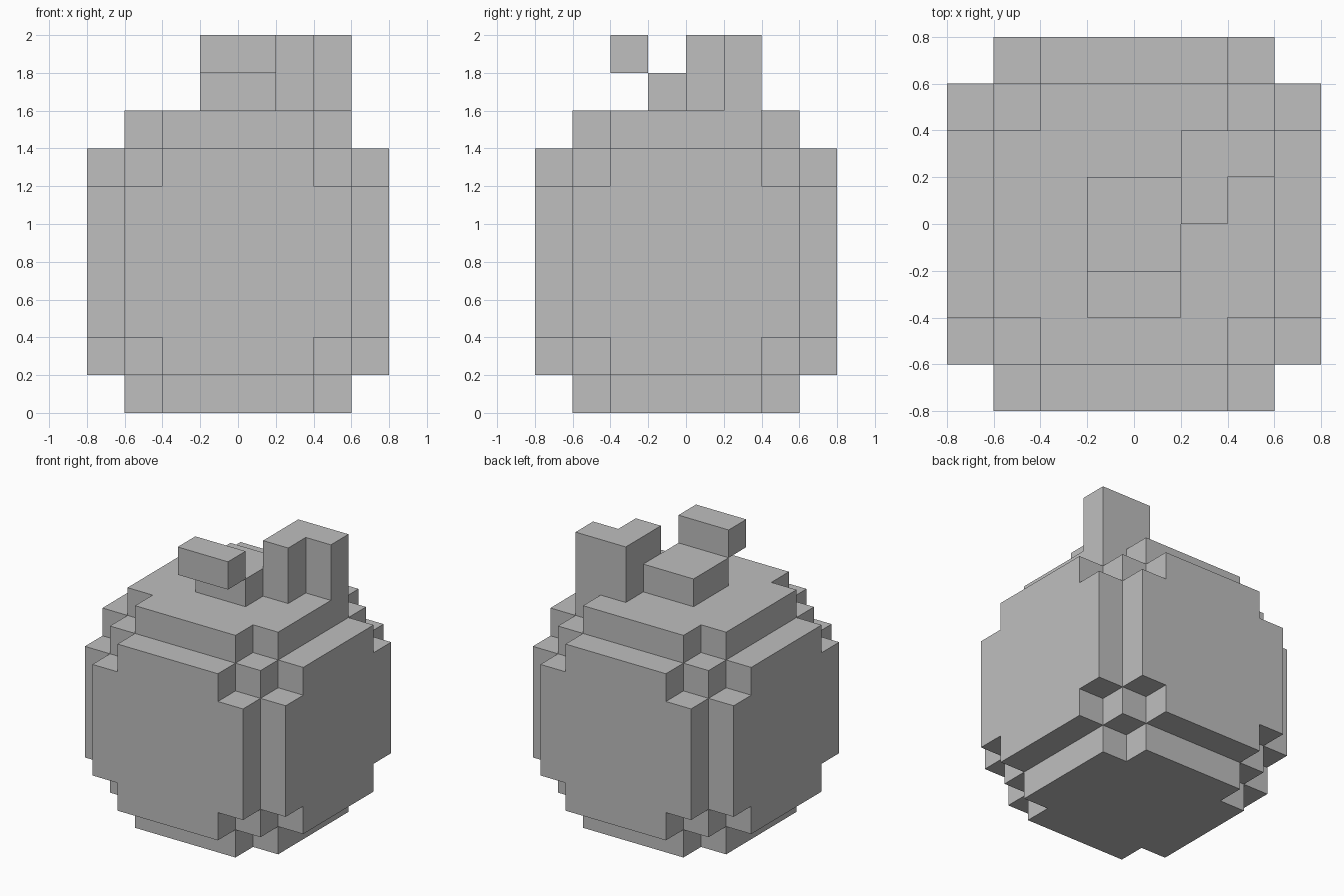
import bpy
import bmesh
import math
from itertools import product
from mathutils import Vector

CELL = 0.2

if "Cube" in bpy.data.objects:
    bpy.data.objects.remove(bpy.data.objects["Cube"], do_unlink=True)

grey = bpy.data.materials.new("plain_grey")
grey.use_nodes = True
colour = (0.52, 0.52, 0.52, 1.0)
grey.diffuse_color = colour
grey.node_tree.nodes["Principled BSDF"].inputs["Base Color"].default_value = colour


def block_part(name, cells):
    """Skin a set of grid cells with outward faces, then merge flat areas."""
    cells = set(cells)
    bm = bmesh.new()
    for cell in cells:
        centre = Vector(cell) + Vector((0.5, 0.5, 0.5))
        for axis, sign in product(range(3), (-1, 1)):
            n = Vector((0, 0, 0))
            n[axis] = sign
            if tuple(int(c) for c in Vector(cell) + n) in cells:
                continue
            u = Vector((0, 0, 0))
            u[(axis + 1) % 3] = 0.5
            v = n.cross(u)
            mid = centre + n * 0.5
            corners = (mid - u - v, mid + u - v, mid + u + v, mid - u + v)
            bm.faces.new([bm.verts.new(c * CELL) for c in corners])
    bmesh.ops.remove_doubles(bm, verts=bm.verts[:], dist=0.001)
    bmesh.ops.dissolve_limit(bm, angle_limit=math.radians(1),
                             verts=bm.verts[:], edges=bm.edges[:])
    mesh = bpy.data.meshes.new(name)
    bm.to_mesh(mesh)
    bm.free()
    mesh.materials.append(grey)
    obj = bpy.data.objects.new(name, mesh)
    bpy.context.scene.collection.objects.link(obj)
    return obj


def box(xs, ys, zs):
    return product(range(*xs), range(*ys), range(*zs))


def in_round_body(cell):
    """Core cube plus one notched-corner plate on each of its six sides."""
    x, y, z = cell
    depth = [max(c, -1 - c) for c in (x, y, z - 4)]
    outer = depth.count(3)
    return outer == 0 or (outer == 1 and depth.count(2) < 2)


# Rounded block body
block_part("body", filter(in_round_body, box((-4, 4), (-4, 4), (0, 8))))

# Stem: low base and a raised tip stepping forward from it
block_part("stem_base", box((-1, 1), (-1, 1), (8, 9)))
block_part("stem_tip", box((-1, 1), (-2, -1), (9, 10)))

# Upright L-shaped leaf beside the stem
block_part("leaf", [*box((1, 2), (0, 2), (8, 10)), *box((2, 3), (1, 2), (8, 10))])
